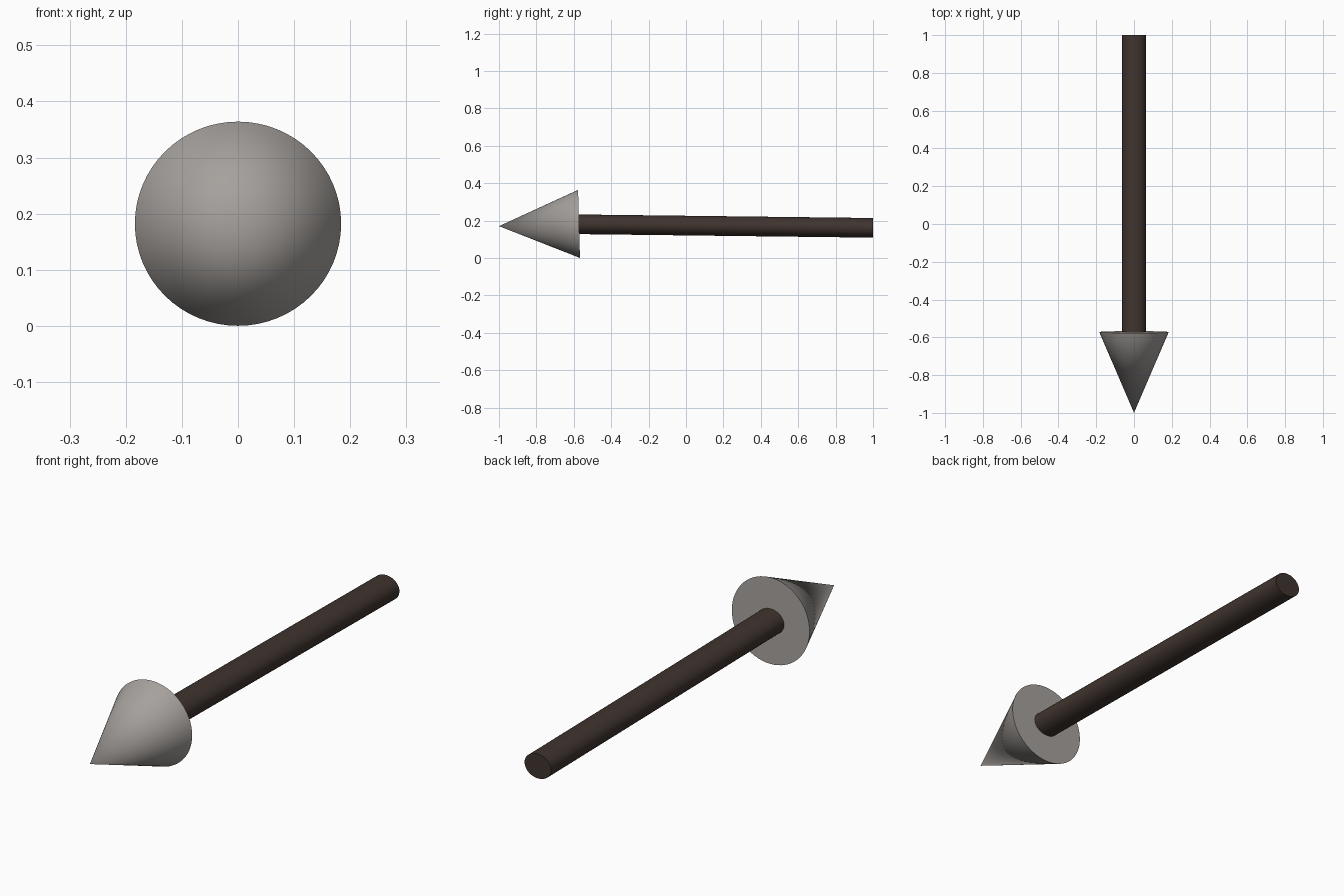
import bpy
import math
from mathutils import Vector

if "Cube" in bpy.data.objects:
    bpy.data.objects.remove(bpy.data.objects["Cube"])


def spike(name, start, end, r_start, r_end, color, width=1.0):
    """Round solid running from start to end in the x = 0 plane."""
    a, b = Vector(start), Vector(end)
    d = b - a
    bpy.ops.mesh.primitive_cone_add(
        vertices=64, radius1=r_start, radius2=r_end, depth=d.length,
        location=(a + b) / 2, rotation=(math.atan2(-d.y, d.z), 0, 0))
    ob = bpy.context.object
    ob.name = name
    ob.scale.x = width
    bpy.ops.object.transform_apply(location=False, rotation=False, scale=True)
    bpy.ops.object.shade_smooth_by_angle(angle=math.radians(30))
    mat = bpy.data.materials.new(name + "_material")
    mat.diffuse_color = (*color, 1)
    mat.use_nodes = True
    mat.node_tree.nodes["Principled BSDF"].inputs["Base Color"].default_value = mat.diffuse_color
    ob.data.materials.append(mat)
    return ob


# Metal point, tilted slightly with its tip low
spike("arrow_head", (0, -0.572, 0.182), (0, -1.0, 0.17), 0.182, 0,
      (0.38, 0.355, 0.335), 1.01)

# Dark wooden shaft, slightly wider than tall, sloping down to the back
spike("arrow_shaft", (0, -0.58, 0.180), (0, 1.0, 0.161), 0.0525, 0.0525,
      (0.05, 0.034, 0.028), 1.2)
